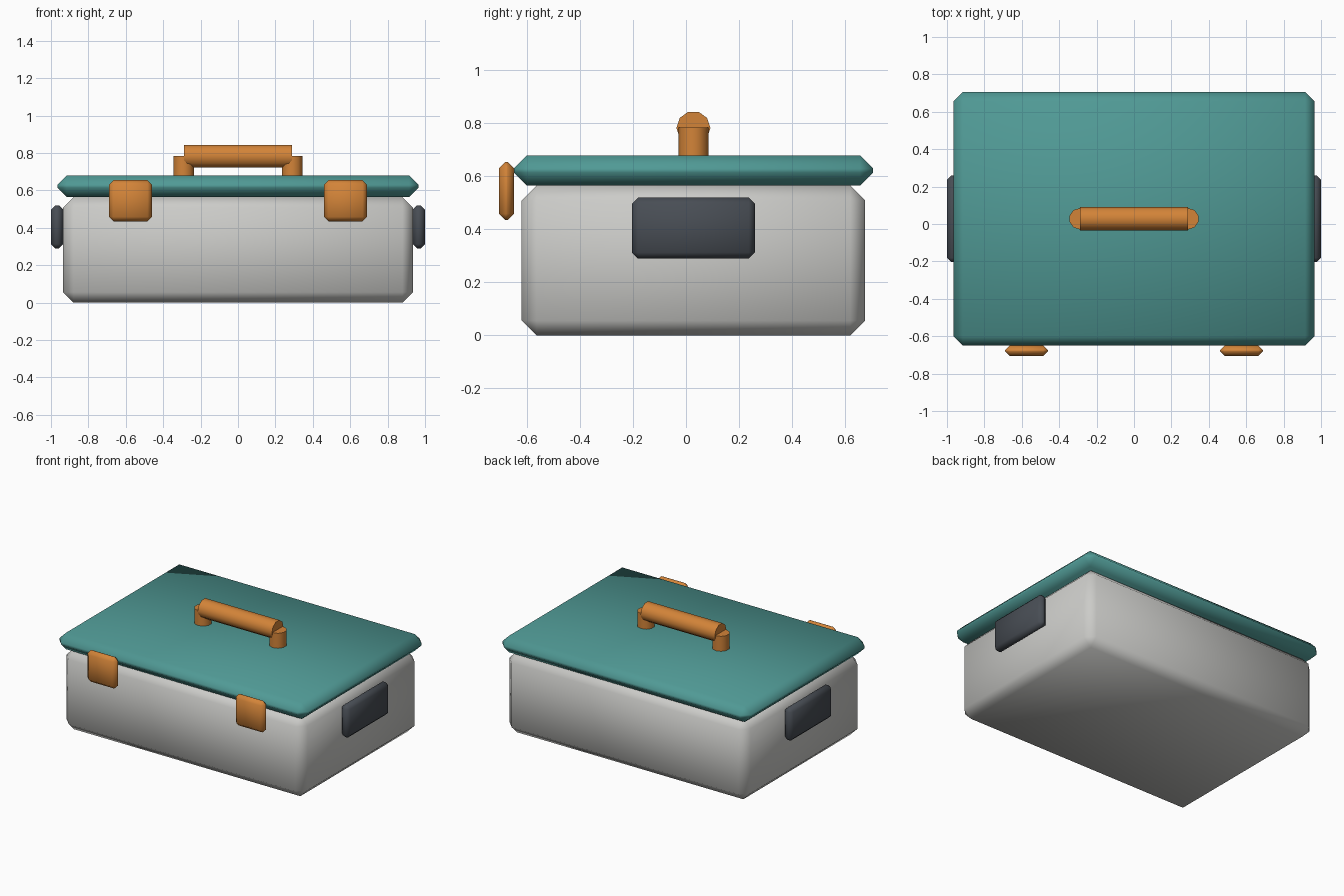
import bpy, bmesh, math
from mathutils import Matrix, Vector

default = bpy.data.objects.get("Cube")
if default:
    bpy.data.objects.remove(default, do_unlink=True)


def material(name, rgb):
    mat = bpy.data.materials.new(name)
    mat.use_nodes = True
    mat.diffuse_color = (*rgb, 1)
    mat.node_tree.nodes["Principled BSDF"].inputs["Base Color"].default_value = (*rgb, 1)
    return mat


grey = material("light grey", (0.60, 0.60, 0.58))
teal = material("teal", (0.08, 0.32, 0.30))
orange = material("orange", (0.65, 0.23, 0.04))
dark = material("dark slate", (0.065, 0.075, 0.09))


def finish(name, bm, mat):
    mesh = bpy.data.meshes.new(name)
    bm.to_mesh(mesh)
    bm.free()
    mesh.materials.append(mat)
    obj = bpy.data.objects.new(name, mesh)
    bpy.context.collection.objects.link(obj)
    return obj


def chamfered_box(name, low, high, bevel, mat):
    """Box between two corners, chamfered on every edge and smooth shaded."""
    low, high = Vector(low), Vector(high)
    bm = bmesh.new()
    bmesh.ops.create_cube(bm, size=1, matrix=Matrix.Translation((low + high) / 2)
                          @ Matrix.Diagonal((*(high - low), 1)))
    for face in bm.faces:
        face.smooth = True
    obj = finish(name, bm, mat)
    mod = obj.modifiers.new("chamfer", 'BEVEL')
    mod.width = bevel
    mod.segments = 1
    mod.limit_method = 'NONE'
    return obj


def cylinder(name, radius, length, matrix, mat):
    """Ten-sided rod with smooth sides and crisp flat ends."""
    bm = bmesh.new()
    bmesh.ops.create_cone(bm, cap_ends=True, segments=10, radius1=radius,
                          radius2=radius, depth=length, matrix=matrix)
    for face in bm.faces:
        face.smooth = len(face.verts) == 4
    for edge in bm.edges:
        edge.smooth = all(len(f.verts) == 4 for f in edge.link_faces)
    return finish(name, bm, mat)


# Case and lid, set slightly back from the latches
MID_Y = 0.028
chamfered_box("case_body", (-0.935, MID_Y - 0.648, 0), (0.935, MID_Y + 0.648, 0.565), 0.056, grey)
chamfered_box("lid", (-0.965, MID_Y - 0.678, 0.565), (0.965, MID_Y + 0.678, 0.68), 0.05, teal)

# Paired latches, side grips and handle posts
for side, s in (("left", 1), ("right", -1)):
    x = s * 0.575
    chamfered_box(side + "_latch", (x - 0.115, -0.705, 0.435), (x + 0.115, -0.65, 0.655), 0.024, orange)
    x = s * 0.967
    chamfered_box(side + "_grip", (x - 0.033, MID_Y - 0.232, 0.29), (x + 0.033, MID_Y + 0.232, 0.52), 0.023, dark)
    cylinder(side + "_handle_post", 0.057, 0.125,
             Matrix.Translation((s * 0.29, MID_Y, 0.7225)), orange)

# Handle bar across the posts
cylinder("handle_bar", 0.064, 0.575, Matrix.Translation((0, MID_Y, 0.783))
         @ Matrix.Rotation(math.pi / 2, 4, 'Y'), orange)
